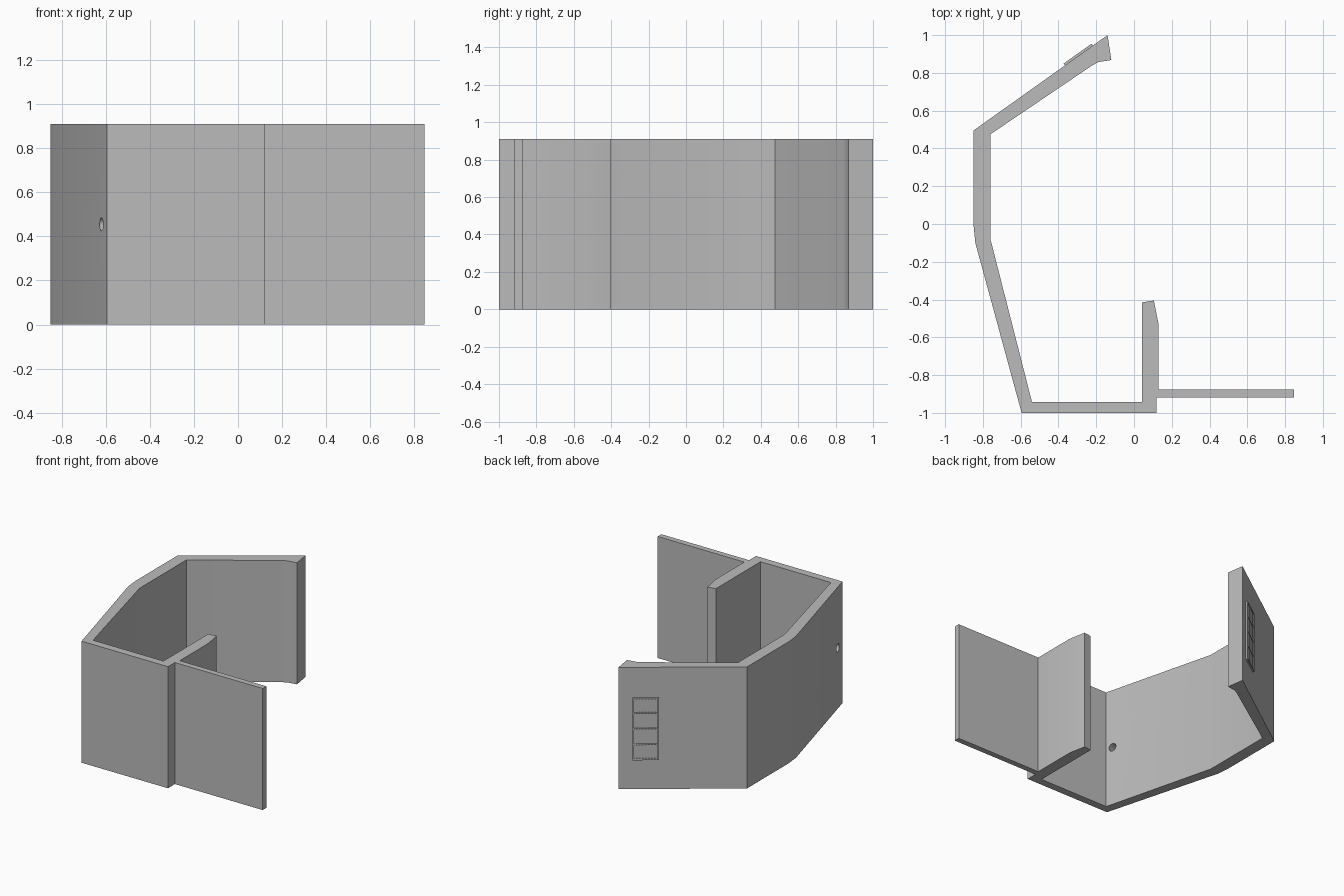
import bpy, bmesh, math
from mathutils import Vector, Matrix

if "Cube" in bpy.data.objects:
    bpy.data.objects.remove(bpy.data.objects["Cube"])

H = 0.91
grey = bpy.data.materials.new("wall grey")
grey.diffuse_color = (0.5, 0.5, 0.5, 1)
grey.use_nodes = True
grey.node_tree.nodes["Principled BSDF"].inputs["Base Color"].default_value = grey.diffuse_color


def finish(name, bm):
    bmesh.ops.recalc_face_normals(bm, faces=bm.faces)
    me = bpy.data.meshes.new(name)
    bm.to_mesh(me)
    bm.free()
    me.materials.append(grey)
    ob = bpy.data.objects.new(name, me)
    bpy.context.collection.objects.link(ob)
    return ob


# Continuous wall: plan outline raised to full height
plan = [(-0.14, 1.0), (-0.85, 0.495), (-0.85, 0.0), (-0.84, -0.1),
        (-0.595, -1.0), (0.12, -1.0), (0.12, -0.918), (0.847, -0.918),
        (0.847, -0.875), (0.13, -0.875), (0.13, -0.53), (0.105, -0.405),
        (0.043, -0.415), (0.043, -0.943), (-0.54, -0.943), (-0.76, -0.08),
        (-0.76, 0.475), (-0.225, 0.837), (-0.19, 0.857), (-0.12, 0.868)]
bm = bmesh.new()
base = bm.faces.new([bm.verts.new((x, y, 0)) for x, y in plan])
ext = bmesh.ops.extrude_face_region(bm, geom=[base])
bmesh.ops.translate(bm, vec=(0, 0, H),
                    verts=[v for v in ext["geom"] if isinstance(v, bmesh.types.BMVert)])
wall = finish("wall", bm)

# Round hole through the slanted side wall
along = Vector((0.245, -0.9, 0)).normalized()
across = Vector((-along.y, along.x, 0))
bm = bmesh.new()
rot = across.to_track_quat('Z', 'Y').to_matrix().to_4x4()
bmesh.ops.create_cone(bm, cap_ends=True, segments=24, radius1=0.03, radius2=0.03,
                      depth=0.3, matrix=Matrix.Translation((-0.585, -0.9, 0.455)) @ rot)
cutter = finish("hole_cutter", bm)
cutter.hide_render = True
cutter.hide_set(True)
cut = wall.modifiers.new("hole", 'BOOLEAN')
cut.object = cutter
cut.operation = 'DIFFERENCE'
cut.solver = 'EXACT'
bpy.context.view_layer.objects.active = wall
wall.select_set(True)
bpy.ops.object.modifier_apply(modifier=cut.name)
bpy.ops.object.shade_smooth_by_angle(angle=math.radians(30))
bpy.data.objects.remove(cutter)

# Vent grille on the outside of the rear wall, built in the wall's own axes
tip, corner = Vector((-0.14, 1.0, 0)), Vector((-0.85, 0.495, 0))
u = (corner - tip).normalized()
n = Vector((u.y, -u.x, 0))
frame = Matrix(((u.x, n.x, 0, tip.x), (u.y, n.y, 0, tip.y), (0, 0, 1, 0), (0, 0, 0, 1)))
u0, u1, z0, z1 = 0.095, 0.277, 0.22, 0.685
rim = 0.012


def bar(bm, a, b, lo, hi, out):
    m = (Matrix.Translation(((a + b) / 2, out / 2 - 0.002, (lo + hi) / 2))
         @ Matrix.Diagonal((b - a, out + 0.004, hi - lo, 1)))
    bmesh.ops.create_cube(bm, size=1, matrix=frame @ m)


bm = bmesh.new()
for a in (u0, u1 - rim):
    bar(bm, a, a + rim, z0, z1, 0.012)
for z in (z0, z1 - rim):
    bar(bm, u0 + rim, u1 - rim, z, z + rim, 0.012)
finish("vent_frame", bm)

bm = bmesh.new()
for i in range(1, 4):
    z = z0 + (z1 - z0) * i / 4
    bar(bm, u0 + rim, u1 - rim, z - 0.005, z + 0.005, 0.010)
for i in range(1, 9):
    c = u0 + (u1 - u0) * i / 9
    bar(bm, c - 0.004, c + 0.004, z0 + rim, z1 - rim, 0.007)
finish("vent_bars", bm)
